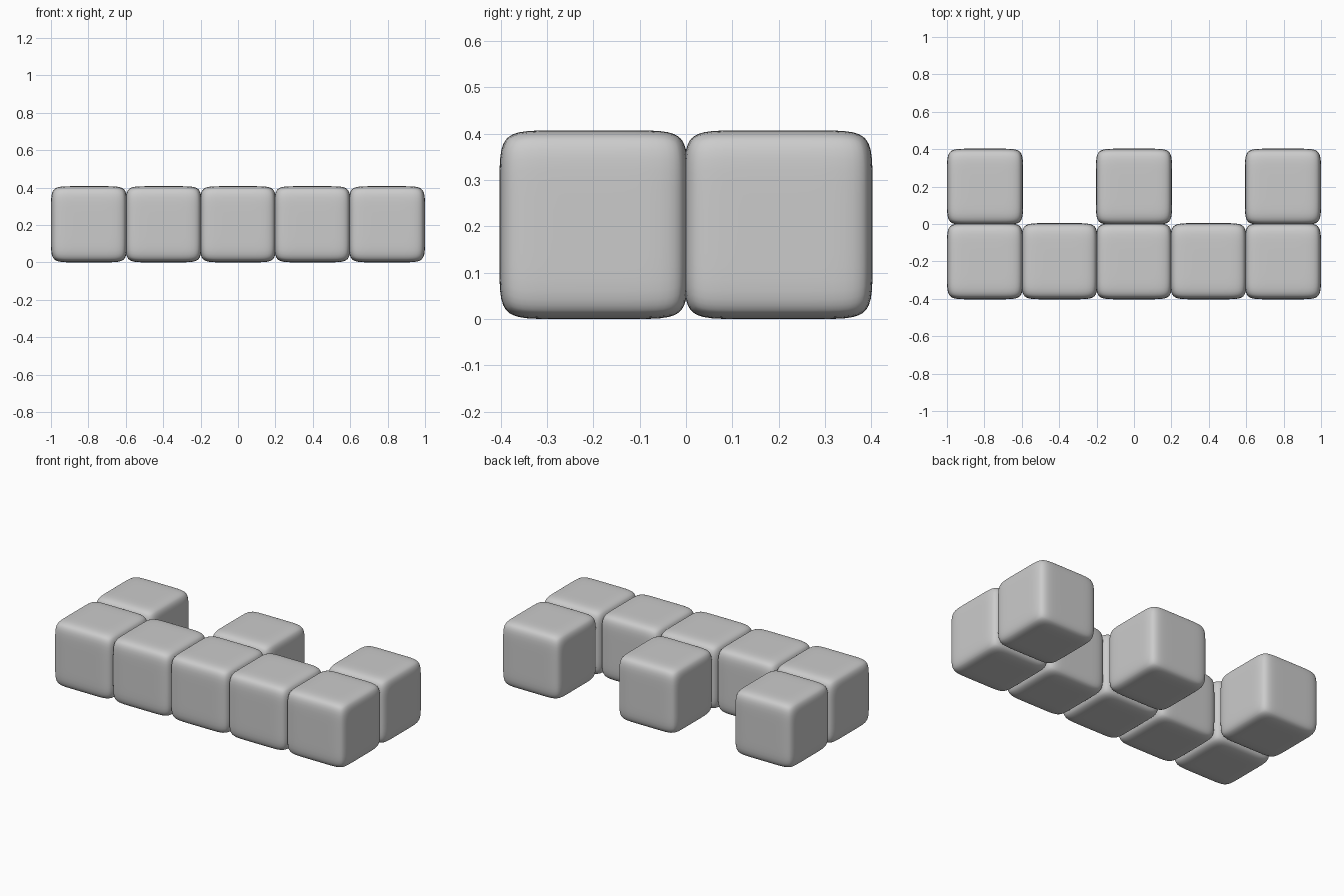
import bpy, bmesh, math

if "Cube" in bpy.data.objects:
    bpy.data.objects.remove(bpy.data.objects["Cube"])

HALF = 0.2035      # half width of one block
STEP = 0.3982      # spacing of the blocks, slightly overlapping
POWER = 8.0        # squareness of the rounded block


def soft_block_mesh():
    """Cube with gently bulging faces and rounded edges."""
    bm = bmesh.new()
    bmesh.ops.create_cube(bm, size=2)
    bmesh.ops.subdivide_edges(bm, edges=bm.edges[:], cuts=19, use_grid_fill=True)
    for v in bm.verts:
        # crowd the grid towards the edges, then round it off
        p = [math.sin(c * math.pi / 2) for c in v.co]
        norm = sum(abs(c) ** POWER for c in p) ** (1 / POWER)
        v.co = [HALF * c / norm for c in p]
    for f in bm.faces:
        f.smooth = True
    mesh = bpy.data.meshes.new("soft_block")
    bm.to_mesh(mesh)
    bm.free()
    return mesh


block = soft_block_mesh()


def add_block(name, col, row):
    ob = bpy.data.objects.new(name, block)
    ob.location = (col * STEP, row * STEP, HALF)
    bpy.context.collection.objects.link(ob)


# front row of five blocks
for i in range(-2, 3):
    add_block(f"row_block_{i + 3}", i, -0.5)

# three blocks standing out at the back
for i in (-2, 0, 2):
    add_block(f"back_block_{i // 2 + 2}", i, 0.5)
